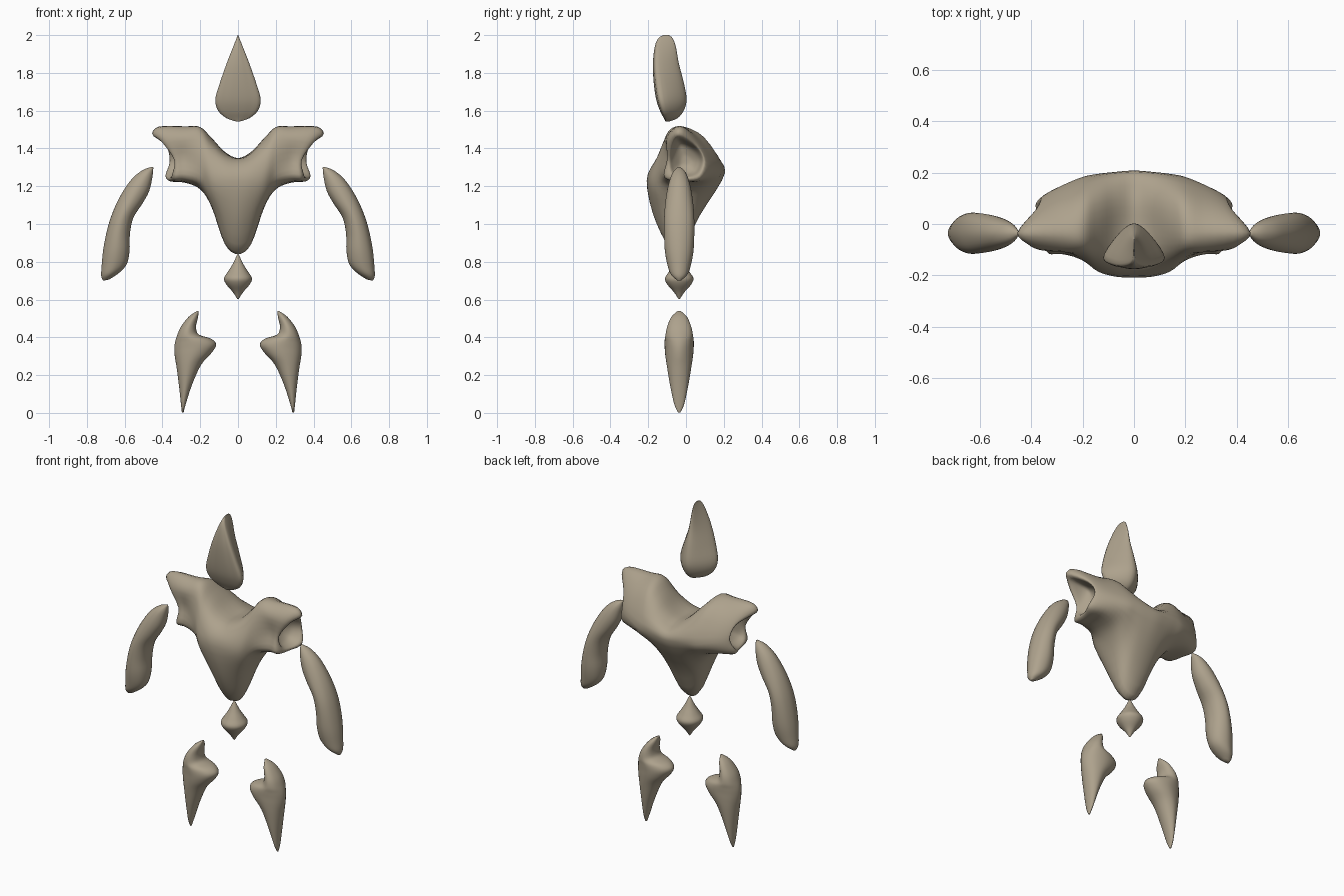
import bpy, bmesh, math
from mathutils import Vector

# Warm grey-brown stone
stone = bpy.data.materials.new("stone")
stone.diffuse_color = (.42, .36, .265, 1)


def spline(pts, steps, closed):
    """Smooth curve passing through every given point."""
    n, out = len(pts), []
    get = (lambda i: pts[i % n]) if closed else (lambda i: pts[max(0, min(n - 1, i))])
    for i in range(n if closed else n - 1):
        a, b, c, d = get(i - 1), get(i), get(i + 1), get(i + 2)
        for s in range(steps):
            t = s / steps
            out.append(0.5 * (2 * b + (c - a) * t + (2 * a - 5 * b + 4 * c - d) * t * t
                              + (3 * b - a - 3 * c + d) * t ** 3))
    return out if closed else out + [pts[-1]]


def loft(name, sections, side=1):
    """Smooth skin over sections that share one point count."""
    sections = [[Vector((p[0] * side, p[1], p[2])) for p in s] for s in sections]
    rings = [spline(s, 4, True) for s in sections]
    rails = [spline(list(r), 4, False) for r in zip(*rings)]
    bm = bmesh.new()
    grid = [[bm.verts.new(p) for p in ring] for ring in zip(*rails)]
    n = len(grid[0])
    for a, b in zip(grid, grid[1:]):
        for j in range(n):
            k = (j + 1) % n
            bm.faces.new((a[j], a[k], b[k], b[j]))
    bm.faces.new(grid[0])
    bm.faces.new(grid[-1])
    bmesh.ops.recalc_face_normals(bm, faces=bm.faces)
    for f in bm.faces:
        f.smooth = True
    me = bpy.data.meshes.new(name)
    bm.to_mesh(me)
    bm.free()
    me.materials.append(stone)
    ob = bpy.data.objects.new(name, me)
    bpy.context.collection.objects.link(ob)
    return ob


def limb_sections(rows, yc=-0.036):
    """Rows of inner x,z, outer x,z and half depth become oval sections."""
    out = []
    for xi, zi, xo, zo, w in rows:
        ring = []
        for k in range(8):
            a = math.tau * k / 8
            u = (1 + math.cos(a)) / 2
            ring.append((xi + (xo - xi) * u, yc + w * math.sin(a), zi + (zo - zi) * u))
        out.append(ring)
    return out


# Head: wedge-shaped teardrop with a knife edge on top
head = []
for z, w, f, b in [(2.0, .002, -.118, -.092), (1.985, .007, -.145, -.072), (1.94, .025, -.165, -.054),
                   (1.85, .06, -.175, -.038), (1.75, .095, -.171, -.012), (1.66, .12, -.158, .003),
                   (1.6, .105, -.138, -.012), (1.56, .06, -.117, -.045), (1.542, .006, -.108, -.09)]:
    d = b - f
    half = [(.55 * w, f + .7 * d), (w, f + .15 * d), (.55 * w, f + .03 * d)]
    head.append([(0, b, z)] + [(x, y, z) for x, y in half] + [(0, f, z)]
                + [(-x, y, z) for x, y in reversed(half)])
loft("head", head)

# Torso: sections run sideways from the middle out to the shoulder
# (order: top, top front, front, low front, bottom, low back, back, top back)
mid = {
    0: [(0, 1.348), (-.14, 1.335), (-.208, 1.23), (-.155, 1.0), (-.04, .84), (.07, 1.04), (.208, 1.275), (.12, 1.34)],
    .07: [(0, 1.38), (-.14, 1.35), (-.205, 1.23), (-.145, 1.03), (-.04, .895), (.07, 1.06), (.203, 1.28), (.12, 1.37)],
    .14: [(-.02, 1.455), (-.125, 1.4), (-.185, 1.25), (-.14, 1.13), (-.03, 1.09), (.08, 1.14), (.195, 1.285), (.11, 1.425)],
    .20: [(-.03, 1.513), (-.105, 1.47), (-.14, 1.32), (-.125, 1.22), (-.02, 1.185), (.1, 1.2), (.183, 1.29), (.095, 1.46)],
    .28: [(-.03, 1.517), (-.105, 1.465), (-.1, 1.35), (-.112, 1.245), (0, 1.22), (.11, 1.23), (.15, 1.31), (.08, 1.445)],
}
half = [[(x, y, z) for y, z in s] for x, s in mid.items()]
# Shoulder rim and the arm socket hollowed into it
rim = [(.42, -.03, 1.515), (.385, -.095, 1.455), (.325, -.1, 1.34), (.335, -.11, 1.245),
       (.345, 0, 1.225), (.37, .08, 1.24), (.345, .115, 1.32), (.36, .065, 1.43)]
lip = [(.447, -.035, 1.465), (.4, -.07, 1.43), (.338, -.087, 1.34), (.348, -.075, 1.265),
       (.36, 0, 1.245), (.378, .065, 1.265), (.36, .092, 1.335), (.378, .055, 1.41)]


def shrink(s, x):
    return [(x, y * s, 1.335 + (z - 1.335) * s) for _, y, z in lip]


half += [rim, lip, shrink(.75, .315), shrink(.35, .285), shrink(.03, .28)]
loft("torso", [[(-x, y, z) for x, y, z in s] for s in reversed(half[1:])] + half)

# Waist: small rounded diamond
loft("waist", limb_sections([(-r, z, r, z, r * 1.02) for z, r in
     [(.84, .003), (.785, .03), (.745, .055), (.712, .074), (.68, .062), (.64, .028), (.602, .003)]]))

# Arms: curved tapering blades
arm = [(.448, 1.3, .455, 1.303, .006), (.453, 1.25, .505, 1.285, .036), (.47, 1.175, .565, 1.235, .058),
       (.505, 1.11, .625, 1.145, .072), (.553, 1.035, .668, 1.05, .079), (.572, .95, .695, .96, .08),
       (.574, .86, .714, .86, .076), (.588, .79, .722, .775, .062), (.625, .745, .724, .725, .045),
       (.682, .706, .714, .7, .012)]
# Legs: spikes with an inward knob and a hooked top
leg = [(.208, .54, .216, .54, .008), (.212, .505, .26, .51, .042), (.222, .455, .303, .455, .064),
       (.208, .415, .324, .405, .073), (.143, .393, .334, .37, .077), (.116, .363, .337, .335, .077),
       (.138, .32, .334, .295, .074), (.195, .255, .325, .24, .065), (.243, .15, .312, .14, .048),
       (.277, .045, .302, .045, .026), (.288, .001, .297, .001, .005)]
for label, side in (("left", 1), ("right", -1)):
    loft(label + "_arm", limb_sections(arm), side)
    loft(label + "_leg", limb_sections(leg), side)
